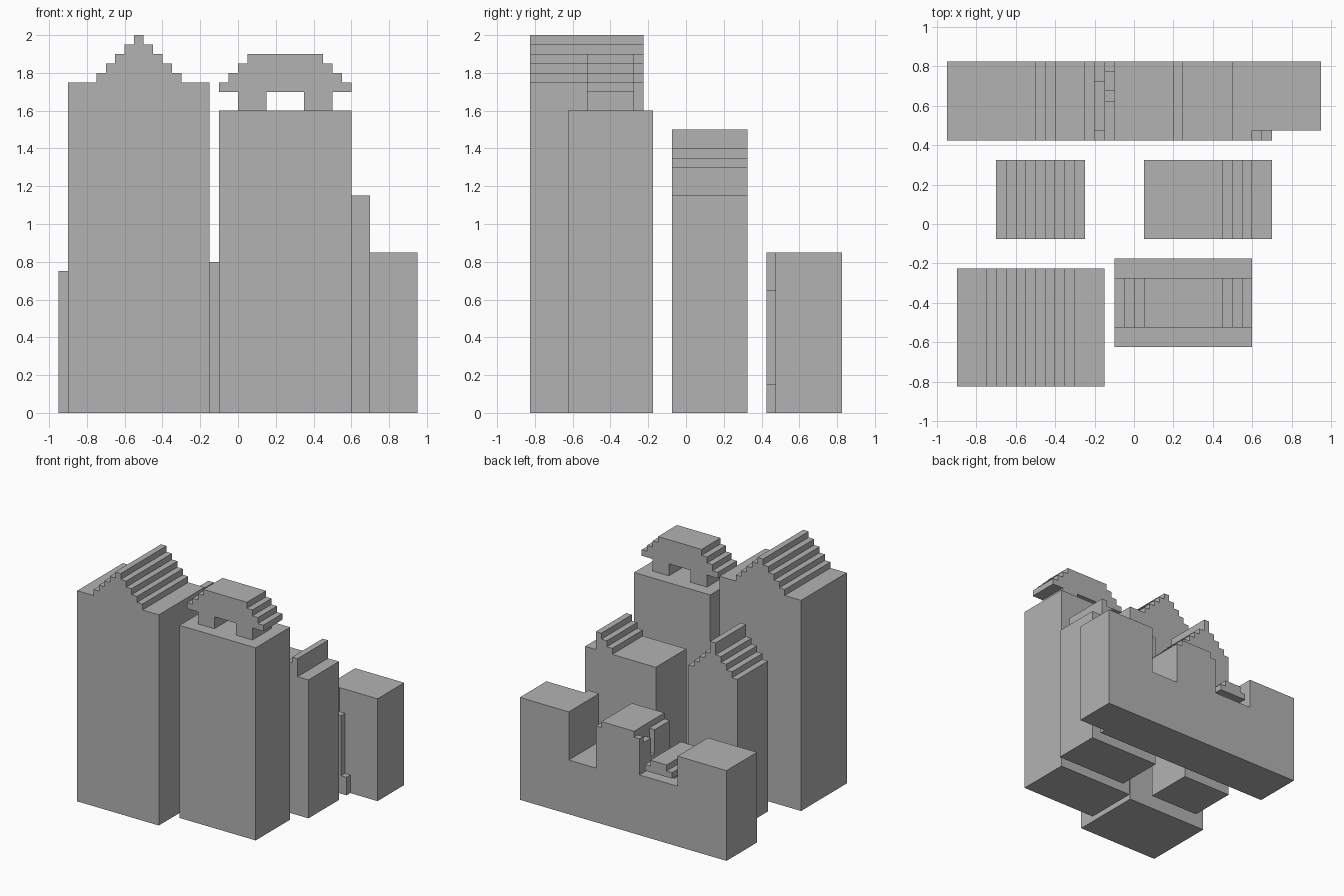
import bpy
import bmesh

cube = bpy.data.objects.get("Cube")
if cube:
    bpy.data.objects.remove(cube, do_unlink=True)

U = 0.05  # block module

grey = bpy.data.materials.new("stone_grey")
grey.use_nodes = True
grey.diffuse_color = (0.45, 0.45, 0.45, 1)
grey.node_tree.nodes["Principled BSDF"].inputs["Base Color"].default_value = (0.45, 0.45, 0.45, 1)


def prism(name, outline, y0, y1):
    """Extrude an (x, z) outline from y0 to y1."""
    bm = bmesh.new()
    face = bm.faces.new([bm.verts.new((x, y0, z)) for x, z in outline])
    moved = bmesh.ops.extrude_face_region(bm, geom=[face])["geom"]
    bmesh.ops.translate(bm, vec=(0, y1 - y0, 0),
                        verts=[g for g in moved if isinstance(g, bmesh.types.BMVert)])
    bmesh.ops.recalc_face_normals(bm, faces=bm.faces)
    mesh = bpy.data.meshes.new(name)
    bm.to_mesh(mesh)
    bm.free()
    mesh.materials.append(grey)
    obj = bpy.data.objects.new(name, mesh)
    bpy.context.collection.objects.link(obj)
    return obj


def skyline(name, x, strips, y0, y1, base=0):
    """Solid whose top follows (right edge, height) strips starting at x."""
    outline = [(x, base)]
    for right, height in strips:
        outline += [(x, height), (right, height)]
        x = right
    prism(name, outline + [(x, base)], y0, y1)


def box(name, x0, x1, y0, y1, z0, z1):
    skyline(name, x0, [(x1, z1)], y0, y1, z0)


def stepped(name, x0, x1, shoulder, heights, y0, y1):
    """Tower with a symmetric stepped gable; the last height is the ridge."""
    left = x0 + shoulder
    right = x1 - shoulder
    n = len(heights)
    strips = [(left, heights[0])] if shoulder else []
    steps = heights[1:] if shoulder else heights
    n = len(steps)
    strips += [(left + U * (i + 1), h) for i, h in enumerate(steps[:-1])]
    strips += [(right - U * (n - 1), steps[-1])]
    strips += [(right - U * i, steps[i]) for i in reversed(range(n - 1))]
    if shoulder:
        strips.append((x1, heights[0]))
    skyline(name, x0, strips, y0, y1)


# Front towers
stepped("gabled_tower", -0.9, -0.15, 0.15,
        [1.75 + U * i for i in range(6)], -0.825, -0.225)
box("pavilion_tower", -0.1, 0.6, -0.625, -0.175, 0, 1.6)

# Pavilion on two piers with a stepped roof
for side, x in (("right", 0), ("left", 0.35)):
    box("pavilion_pier_" + side, x, x + 0.15, -0.525, -0.275, 1.6, 1.7)
roof = [(-0.1 + U * (i + 1), 1.75 + U * i) for i in range(3)]
roof += [(0.45, 1.9)] + [(0.5 + U * i, 1.85 - U * i) for i in range(3)]
skyline("pavilion_roof", -0.1, roof, -0.525, -0.275, 1.7)

# Middle towers
stepped("small_gabled_tower", -0.7, -0.25, 0, [1.25, 1.3, 1.35, 1.4, 1.5], -0.075, 0.325)
skyline("finned_tower", 0.05,
        [(0.45, 1.15), (0.5, 1.2), (0.55, 1.25), (0.6, 1.3), (0.7, 1.15)], -0.075, 0.325)

# Long rear block
skyline("rear_block", -0.95,
        [(-0.5, 0.75), (-0.15, 0.5), (-0.1, 0.6), (0.2, 0.85),
         (0.25, 0.8), (0.5, 0.45), (0.6, 0.85)], 0.425, 0.825)
box("rear_block_end", 0.6, 0.95, 0.475, 0.825, 0, 0.85)
skyline("rear_buttress", 0.6, [(0.65, 0.65), (0.7, 0.15)], 0.425, 0.475)

# Broken parapet beside the centre of the rear block
for name, y0, y1, top in (("front", 0.425, 0.625, 0.8),
                          ("middle", 0.675, 0.775, 0.75),
                          ("back", 0.775, 0.825, 0.8)):
    box("parapet_" + name, -0.15, -0.1, y0, y1, 0.6, top)

# Low stepped roof in the rear gap, on a recessed plinth
box("low_plinth", -0.4, -0.15, 0.475, 0.725, 0.5, 0.55)
skyline("low_roof", -0.45, [(-0.4, 0.6), (-0.25, 0.65), (-0.2, 0.6)], 0.425, 0.825, 0.55)
